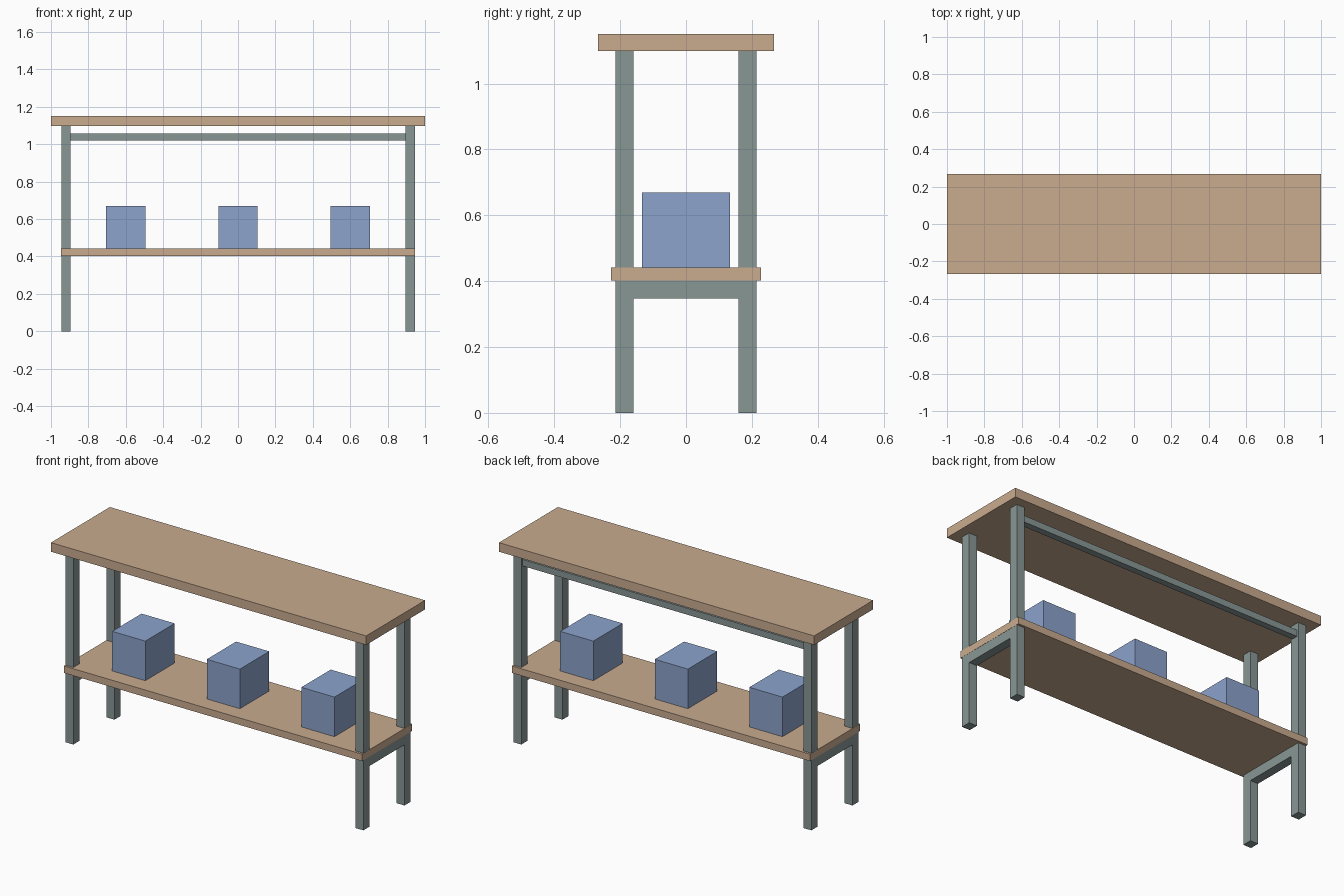
import bpy

if "Cube" in bpy.data.objects:
    bpy.data.objects.remove(bpy.data.objects["Cube"])


def material(name, rgb):
    m = bpy.data.materials.new(name)
    m.diffuse_color = (*rgb, 1.0)
    m.use_nodes = True
    m.node_tree.nodes["Principled BSDF"].inputs["Base Color"].default_value = m.diffuse_color
    return m


WOOD = material("light wood", (0.584, 0.407, 0.275))
STEEL = material("grey green steel", (0.250, 0.309, 0.301))
BLUE = material("soft blue", (0.262, 0.366, 0.604))


def box(name, x, y, z, mat):
    """Box from (min, max) ranges on each axis."""
    verts = [(a, b, c) for a in x for b in y for c in z]
    faces = [(0, 1, 3, 2), (4, 6, 7, 5), (0, 4, 5, 1),
             (2, 3, 7, 6), (0, 2, 6, 4), (1, 5, 7, 3)]
    mesh = bpy.data.meshes.new(name)
    mesh.from_pydata(verts, [], faces)
    mesh.materials.append(mat)
    obj = bpy.data.objects.new(name, mesh)
    bpy.context.collection.objects.link(obj)
    return obj


def side(s, a, b):
    """Range a..b placed on the positive or negative side."""
    return (a, b) if s > 0 else (-b, -a)


# Worktop and lower shelf
box("worktop", (-1.0, 1.0), (-0.267, 0.267), (1.098, 1.15), WOOD)
box("shelf", (-0.946, 0.946), (-0.227, 0.227), (0.402, 0.442), WOOD)

# Legs, and a short brace under the shelf at each end
LEG_IN, LEG_OUT = 0.895, 0.945
for sx, x_name in ((-1, "left"), (1, "right")):
    x = side(sx, LEG_IN, LEG_OUT)
    for sy, y_name in ((-1, "front"), (1, "back")):
        box(f"{y_name}_{x_name}_leg", x, side(sy, 0.159, 0.214), (0.0, 1.098), STEEL)
    box(f"{x_name}_brace", x, (-0.159, 0.159), (0.348, 0.402), STEEL)

# Long rail between the back legs
box("back_rail", (-LEG_IN, LEG_IN), (0.168, 0.205), (1.021, 1.058), STEEL)

# Storage boxes on the shelf
for i, cx in enumerate((-0.6, 0.0, 0.6), 1):
    box(f"storage_box_{i}", (cx - 0.105, cx + 0.105), (-0.133, 0.133), (0.442, 0.669), BLUE)
